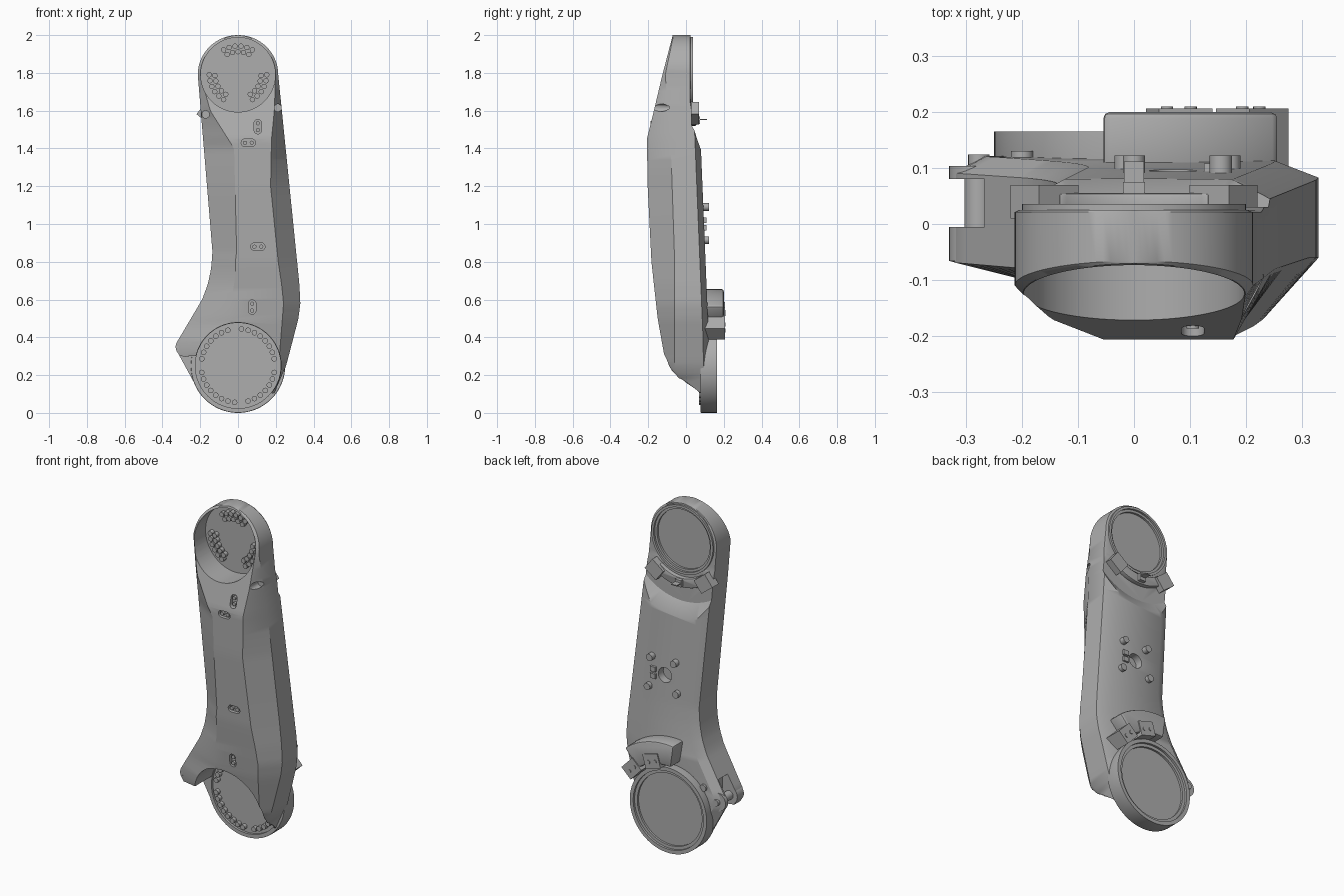
import bpy, bmesh, math
from math import sin, cos, radians, pi
from mathutils import Matrix, Vector

start = bpy.data.objects.get("Cube")
if start:
    bpy.data.objects.remove(start)

grey = bpy.data.materials.new("machined grey")
grey.use_nodes = True
grey.diffuse_color = (0.42, 0.42, 0.42, 1)
grey.node_tree.nodes["Principled BSDF"].inputs["Base Color"].default_value = grey.diffuse_color

TOP, LOW = 1.79, 0.25          # heights of the two joint axes
BOSS_X, BOSS_Z = -0.277, 0.35  # hinge boss on the side arm


def finish(name, bm):
    bmesh.ops.recalc_face_normals(bm, faces=bm.faces)
    mesh = bpy.data.meshes.new(name)
    bm.to_mesh(mesh)
    bm.free()
    mesh.materials.append(grey)
    obj = bpy.data.objects.new(name, mesh)
    bpy.context.collection.objects.link(obj)
    return obj


def add_cylinder(bm, x, z, front, back, r, r_back=None, segments=48):
    place = Matrix.Translation((x, (front + back) / 2, z)) @ Matrix.Rotation(pi / 2, 4, 'X')
    bmesh.ops.create_cone(bm, cap_ends=True, segments=segments, radius1=r_back or r,
                          radius2=r, depth=back - front, matrix=place)


def cylinder(name, *args, **kw):
    bm = bmesh.new()
    add_cylinder(bm, *args, **kw)
    return finish(name, bm)


def add_box(bm, low, high, turn=None):
    low, high = Vector(low), Vector(high)
    m = Matrix.Translation((low + high) / 2) @ Matrix.Diagonal((*(high - low), 1))
    bmesh.ops.create_cube(bm, size=1, matrix=(turn or Matrix()) @ m)


def box(name, low, high):
    bm = bmesh.new()
    add_box(bm, low, high)
    return finish(name, bm)


def revolve(name, x, z, profile, steps=80):
    """Spin (radius, y) points round a y axis."""
    bm = bmesh.new()
    verts = [bm.verts.new((x + r, y, z)) for r, y in profile]
    edges = [bm.edges.new(pair) for pair in zip(verts, verts[1:])]
    bmesh.ops.spin(bm, geom=verts + edges, cent=(x, 0, z), axis=(0, 1, 0),
                   angle=2 * pi, steps=steps, use_merge=True)
    bmesh.ops.remove_doubles(bm, verts=bm.verts, dist=0.0005)
    return finish(name, bm)


def prism(name, outline, front, back):
    bm = bmesh.new()
    face = bm.faces.new([bm.verts.new((x, front, z)) for x, z in outline])
    moved = bmesh.ops.extrude_face_region(bm, geom=[face])["geom"]
    bmesh.ops.translate(bm, vec=(0, back - front, 0),
                        verts=[g for g in moved if isinstance(g, bmesh.types.BMVert)])
    return finish(name, bm)


def arc(z, inner, outer, start, stop, steps=20):
    angles = [radians(start + (stop - start) * i / steps) for i in range(steps + 1)]
    return ([(outer * cos(a), z + outer * sin(a)) for a in angles]
            + [(inner * cos(a), z + inner * sin(a)) for a in reversed(angles)])


def capsule(x, z, half, r, upright):
    points = []
    for i in range(24):
        a = 2 * pi * (i + 0.5) / 24
        u, v = r * cos(a) + math.copysign(half, cos(a)), r * sin(a)
        points.append((x + v, z + u) if upright else (x + u, z + v))
    return points


def cut(obj, cutter):
    mod = obj.modifiers.new("cut", 'BOOLEAN')
    mod.operation, mod.solver, mod.object = 'DIFFERENCE', 'EXACT', cutter
    bpy.context.view_layer.objects.active = obj
    bpy.ops.object.modifier_apply(modifier=mod.name)
    bpy.data.objects.remove(cutter)


def bevel(obj, width):
    mod = obj.modifiers.new("bevel", 'BEVEL')
    mod.width, mod.segments, mod.limit_method = width, 2, 'ANGLE'
    bpy.context.view_layer.objects.active = obj
    bpy.ops.object.modifier_apply(modifier=mod.name)


def curve(*points):
    """Piecewise linear value over height."""
    def at(z):
        for (za, a), (zb, b) in zip(points, points[1:]):
            if z <= zb:
                return a + (b - a) * max(0, (z - za) / (zb - za))
        return points[-1][1]
    return at


# Body: a lofted section whose sides, front and back vary with height
left = curve((.1, -.2), (.33, -.325), (.38, -.32), (.6, -.19), (.68, -.16), (.76, -.143), (.85, -.135), (TOP, -.213))
right = curve((.1, .19), (.25, .255), (.5, .32), (.58, .33), (.68, .325), (TOP, .213))
front = curve((.1, .08), (.13, .06), (.15, .01), (.18, -.07), (.22, -.1), (.5, -.15),
              (.8, -.183), (1.2, -.203), (1.45, -.207), (1.6, -.17), (TOP, -.125), (2, -.07))
left_edge = curve((.1, .085), (.2, -.04), (.3, -.065), (.8, -.09), (1.6, -.11), (TOP, -.11), (2, -.066))
right_edge = curve((.1, .085), (.18, -.02), (.25, -.06), (.8, -.06), (1.4, -.08), (TOP, -.11), (2, -.066))
left_inset = curve((.1, .05), (.3, .25), (.45, .23), (.6, .15), (.8, .125), (1.4, .16), (1.6, .05), (TOP, .014))
right_inset = curve((.1, .01), (.25, .04), (.5, .085), (.8, .1), (1.2, .1), (1.45, .07), (1.6, .04), (TOP, .014))
back = curve((.1, .125), (.4, .12), (1.5, .075), (1.65, .025))
chamfer = curve((.1, .03), (1.5, .03), (1.65, .004))

levels = [.1 + (TOP - .1) * i / 60 for i in range(60)]
levels += [TOP + .21 * sin(i * pi / 48) for i in range(25)]
bm = bmesh.new()
rings = []
for z in levels:
    xl, xr = left(z), right(z)
    if z >= TOP:
        xr = max(.006, .213 * math.sqrt(max(0, 1 - ((z - TOP) / .21) ** 2)))
        xl = -xr
    wide, c, yb = (xr - xl) * .45, chamfer(z), back(z)
    li, ri, bi = min(left_inset(z), wide), min(right_inset(z), wide), min(c * 2.6, wide)
    section = [(xl, left_edge(z)), (xl + li, front(z)), (xr - ri, front(z)), (xr, right_edge(z)),
               (xr, yb - c), (xr - bi, yb), (xl + bi * .7, yb), (xl, yb - c)]
    rings.append([bm.verts.new((x, y, z)) for x, y in section])
for a, b in zip(rings, rings[1:]):
    for i in range(8):
        j = (i + 1) % 8
        bm.faces.new((a[i], a[j], b[j], b[i]))
bm.faces.new(rings[0])
bm.faces.new(rings[-1])
body = finish("arm_body", bm)

# Joint bores, rear clearance, clevis slot and arm underside
cut(body, cylinder("upper_bore", 0, TOP, -.5, .5, .197, segments=80))
cut(body, cylinder("lower_bore", 0, LOW, -.5, .5, .228, segments=80))
cut(body, cylinder("rear_clearance", 0, TOP, .03, .09, .36, .45, segments=80))
cut(body, box("clevis_slot", (-.5, -.005, .15), (-.235, .08, .47)))
cut(body, box("arm_underside", (-.5, -.5, 0), (-.1, .08, .3)))
cut(body, cylinder("rear_hole", .07, 1.0, .05, .2, .043))
for x, z in ((.212, 1.615), (-.172, 1.58)):
    cut(body, cylinder("side_hole", x, z, -.3, -.09, .02, segments=20))

# Front slots, each with a pair of screws
bm_screws = bmesh.new()
for x, z, upright in ((.105, 1.515, True), (.055, 1.43, False), (.105, .88, False), (.075, .56, True)):
    y = front(z)
    cut(body, prism("slot", capsule(x, z, .018, .02, upright), y - .05, y + .02))
    for s in (-.018, .018):
        add_cylinder(bm_screws, x + (0 if upright else s), z + (s if upright else 0),
                     y + .004, y + .03, .011, segments=12)
finish("slot_screws", bm_screws)

# Joint discs with stepped rear rims
revolve("upper_joint_disc", 0, TOP, [(0, -.02), (.2, -.02), (.2, .036), (.186, .036), (.186, .024),
                                     (.172, .024), (.172, .012), (0, .012)])
revolve("lower_joint_disc", 0, LOW, [(0, .09), (.226, .09), (.226, .076), (.248, .076), (.25, .082), (.25, .165),
                                     (.228, .165), (.228, .152), (.21, .152), (.21, .14), (0, .14)])

# Upper bolts in three clusters, lower bolts round the rim
bm = bmesh.new()
for middle in (90, 210, 330):
    for r, count, step in ((.152, 6, 12), (.122, 5, 14)):
        for i in range(count):
            a = radians(middle + (i - (count - 1) / 2) * step)
            add_cylinder(bm, r * cos(a), TOP + r * sin(a), -.045, -.018, .014, segments=16)
finish("upper_bolts", bm)
bm = bmesh.new()
for i in range(34):
    if i % 17 not in (0, 9):
        a = 2 * pi * i / 34
        add_cylinder(bm, .195 * cos(a), LOW + .195 * sin(a), .068, .092, .0145, segments=16)
finish("lower_bolts", bm)

# Hinge boss: two prongs and a pin
revolve("boss_front", BOSS_X, BOSS_Z, [(0, -.045), (.036, -.045), (.036, -.07), (.053, -.066), (.053, -.005), (0, -.005)], 40)
cylinder("boss_back", BOSS_X, BOSS_Z, .08, .104, .053)
cylinder("hinge_pin", BOSS_X, BOSS_Z, -.01, .09, .026, segments=32)
cylinder("hinge_pin_head", BOSS_X, BOSS_Z, .1, .124, .019, segments=24)

# Rear screws around the hole and two small pads
bm = bmesh.new()
for x, z in ((0, 1.09), (.155, 1.09), (-.015, .915), (.17, .915)):
    add_cylinder(bm, x, z, .08, .122, .02, segments=24)
finish("rear_screws", bm)
bm = bmesh.new()
for z in (.98, 1.02):
    add_box(bm, (.125, .08, z - .014), (.16, .108, z + .014))
finish("rear_pads", bm)

# Lower rear clamp: raised arc, two lugs and their screws
bevel(prism("lower_clamp", arc(LOW, .275, .405, 50, 98), .08, .2), .012)
bm = bmesh.new()
for angle in (74, 44):
    turn = Matrix.Translation((0, 0, LOW)) @ Matrix.Rotation(-radians(angle), 4, 'Y')
    add_box(bm, (.252, .09, -.05), (.335, .206, .05), turn)
    for s in (-.022, .022):
        spot = turn @ Vector((.29, 0, s))
        add_cylinder(bm, spot.x, spot.z, .2, .21, .011, segments=16)
finish("lower_clamp_lugs", bm)
cylinder("clamp_side_screw", -.2, .42, .1, .13, .02, segments=20)

# Upper rear clamp
bevel(prism("upper_clamp", arc(TOP, .215, .27, 232, 308), .01, .055), .006)
bm = bmesh.new()
for angle in (232, 308):
    turn = Matrix.Translation((0, 0, TOP)) @ Matrix.Rotation(-radians(angle), 4, 'Y')
    add_box(bm, (.218, .01, -.045), (.3, .07, .045), turn)
add_box(bm, (-.02, .02, 1.53), (.02, .075, 1.57))
add_box(bm, (-.018, .07, 1.55), (.018, .112, 1.556))
finish("upper_clamp_lugs", bm)

bpy.ops.object.select_all(action='DESELECT')
for obj in bpy.context.scene.objects:
    if obj.type == 'MESH':
        obj.select_set(True)
bpy.context.view_layer.objects.active = body
bpy.ops.object.shade_smooth_by_angle(angle=radians(32))
